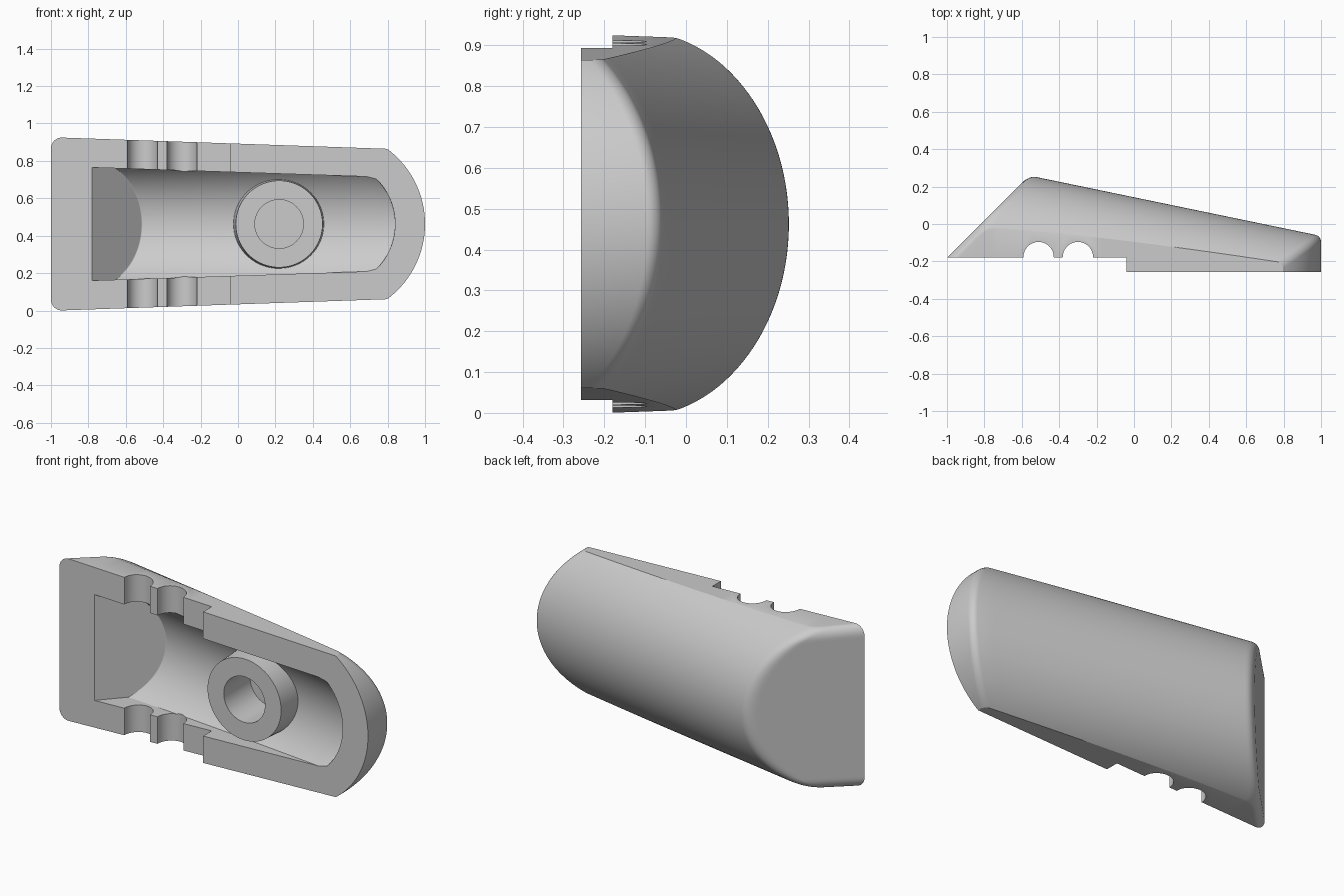
import bpy, bmesh, math
from mathutils import Matrix

if "Cube" in bpy.data.objects:
    bpy.data.objects.remove(bpy.data.objects["Cube"])

MID = 0.4625          # height of the long axis
FRONT, STEP = -0.257, -0.18

grey = bpy.data.materials.new("Plain grey")
grey.use_nodes = True
COLOUR = (0.6, 0.6, 0.6, 1)
grey.diffuse_color = COLOUR
grey.node_tree.nodes["Principled BSDF"].inputs["Base Color"].default_value = COLOUR


def finish(name, bm, cutter=False):
    bmesh.ops.recalc_face_normals(bm, faces=bm.faces)
    me = bpy.data.meshes.new(name)
    bm.to_mesh(me)
    bm.free()
    me.materials.append(grey)
    ob = bpy.data.objects.new(name, me)
    bpy.context.collection.objects.link(ob)
    ob.hide_render = cutter
    return ob


def box(name, x0, x1, y0, y1):
    bm = bmesh.new()
    bmesh.ops.create_cube(bm, size=1)
    for v in bm.verts:
        v.co.x = x0 if v.co.x < 0 else x1
        v.co.y = y0 if v.co.y < 0 else y1
        v.co.z = MID + 2 * v.co.z
    return finish(name, bm, True)


def rod(name, r1, r2, length, centre, axis, cutter=True):
    """Cylinder or cone along an axis; r1 is at the low end of that axis."""
    bm = bmesh.new()
    bmesh.ops.create_cone(bm, cap_ends=True, segments=64, radius1=r1, radius2=r2, depth=length)
    turn = {"x": Matrix.Rotation(math.pi / 2, 4, "Y"),
            "y": Matrix.Rotation(-math.pi / 2, 4, "X"), "z": Matrix()}[axis]
    bm.transform(Matrix.Translation(centre) @ turn)
    return finish(name, bm, cutter)


def wedge(name, tip, half, taper, inset, thin, end_r, corner, blend, edge, bottom, cutter):
    """Tilted half barrel with a slanted left end and a rounded right end."""
    def width(x):
        return half - taper * (x - tip)

    def barrel(x, z):
        r = 0.485 - thin + 0.03 * (x + 0.7)
        return 0.143 - inset - 0.207 * x - r + math.sqrt(max(r * r - z * z, 0))

    def shift(e):
        return corner - math.sqrt(corner ** 2 - max(corner - e, 0) ** 2) if corner else 0

    def height(x, z, xr):
        a = barrel(x, z)
        b = STEP + x - tip - shift(max(width(x) - abs(z), 0))
        h = max(blend - abs(a - b), 0) / blend if blend else 0
        d = max(edge - max(xr - x, 0), 0)
        return min(a, b) - h * h * blend / 4 - (edge - math.sqrt(edge * edge - d * d))

    bm = bmesh.new()
    rows = []
    across = 56
    for i in range(across + 1):
        s = math.sin(math.pi * (i / across - 0.5))
        xr, xk, xl = 0.9, tip + 0.3, tip
        for _ in range(25):
            z = width(xr) * s
            xr = 0.5 + math.sqrt(end_r ** 2 - z * z)
            e = width(xk) * (1 - abs(s))
            xk = 0.5 * xk + 0.5 * (barrel(xk, width(xk) * s) - STEP + tip + shift(e))
            xl = tip - 0.02 + shift(width(xl) * (1 - abs(s)))
        near, far = xk - blend, xk + blend
        xs = [xl + (near - xl) * k / 6 for k in range(6)]
        xs += [near + (far - near) * k / 8 for k in range(9)]
        xs += [far + (xr - edge - far) * k / 16 for k in range(1, 17)]
        if edge:
            xs += [xr - edge + edge * math.sin(math.pi * k / 12) for k in range(1, 7)]
        if not blend:
            xs = sorted(set(xs))
        rows.append([bm.verts.new((x, height(x, width(x) * s, xr), MID + width(x) * s))
                     for x in xs])
    for a, b in zip(rows, rows[1:]):
        for k in range(len(a) - 1):
            bm.faces.new((a[k], a[k + 1], b[k + 1], b[k]))
    # straight walls down to a flat front
    rim = [e for e in bm.edges if e.is_boundary]
    new = bmesh.ops.extrude_edge_only(bm, edges=rim)["geom"]
    for v in new:
        if isinstance(v, bmesh.types.BMVert):
            v.co.y = bottom
    bmesh.ops.holes_fill(bm, edges=[e for e in bm.edges if e.is_boundary], sides=0)
    return finish(name, bm, cutter)


def combine(ob, other, mode):
    m = ob.modifiers.new(mode.title(), "BOOLEAN")
    m.object, m.operation, m.solver = other, mode, "EXACT"
    bpy.context.view_layer.objects.active = ob
    bpy.ops.object.modifier_apply(modifier=m.name)
    bpy.data.objects.remove(other)


# outer body and hollow
body = wedge("shell_body", -1, 0.464, 0.0345, 0, 0, 0.5, 0.06, 0.05, 0.03, -0.35, False)
hollow = wedge("hollow_cutter", -0.78, 0.302, 0.033, 0.163, 0.14, 0.34, 0, 0.004, 0.002, -0.5, True)
combine(body, hollow, "DIFFERENCE")

# round post joined to the inner roof
post = rod("round_post", 0.231, 0.246, 0.29, (0.22, FRONT - 0.02 + 0.145, MID), "y", False)
combine(body, post, "UNION")
combine(body, rod("post_hole", 0.13, 0.13, 0.34, (0.22, -0.19, MID), "y"), "DIFFERENCE")

# flat front with a step
combine(body, box("front_trim", -2, 2, -1, FRONT), "DIFFERENCE")
combine(body, box("step_trim", -2, -0.04, -1, STEP), "DIFFERENCE")

# two rounded notches across both side walls
for x in (-0.51, -0.30):
    combine(body, rod("notch_cutter", 0.081, 0.081, 2, (x, -0.177, MID), "z"), "DIFFERENCE")

# small hole through the slanted end
combine(body, rod("end_hole", 0.055, 0.055, 0.645, (-0.7775, 0.095, MID), "x"), "DIFFERENCE")

bpy.ops.object.select_all(action="DESELECT")
body.select_set(True)
bpy.context.view_layer.objects.active = body
bpy.ops.object.shade_smooth_by_angle(angle=math.radians(28))
